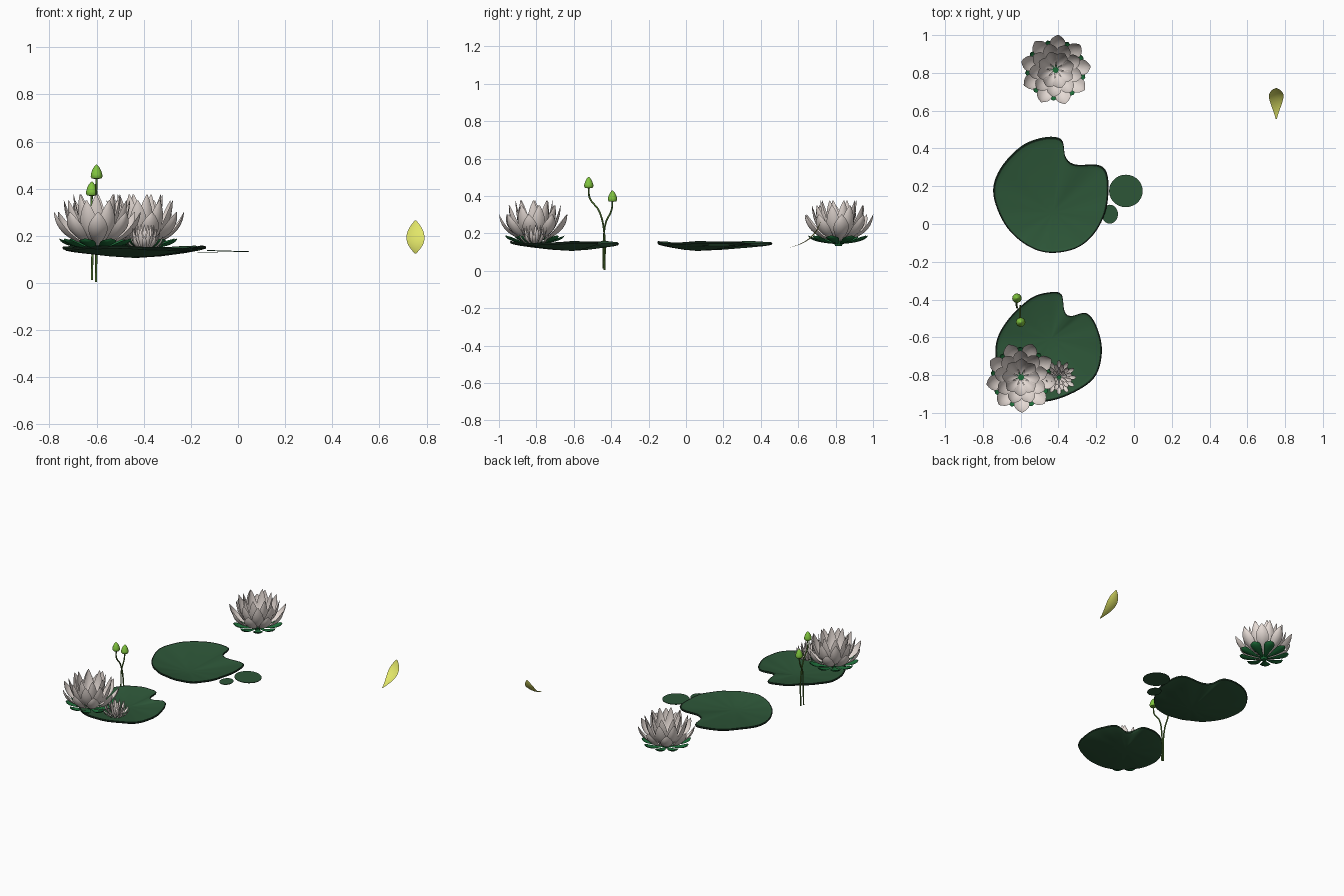
import bpy, bmesh, math
from mathutils import Vector, Matrix

if "Cube" in bpy.data.objects:
    bpy.data.objects.remove(bpy.data.objects["Cube"])


def material(name, rgb):
    m = bpy.data.materials.new(name)
    lin = [(c / 255 / 12.92) if c < 10 else ((c / 255 + 0.055) / 1.055) ** 2.4 for c in rgb]
    m.diffuse_color = (*lin, 1)
    m.use_nodes = True
    m.node_tree.nodes["Principled BSDF"].inputs["Base Color"].default_value = m.diffuse_color
    return m


WHITE = material("petal white", (236, 225, 219))
YELLOW = material("fallen petal yellow", (225, 229, 104))
PAD = material("pad green", (45, 86, 56))
RIM = material("pad rim dark green", (27, 50, 34))
SEPAL = material("sepal green", (28, 108, 56))
BUD = material("bud green", (128, 196, 62))
STEM = material("stem olive", (84, 124, 52))


def finish(name, bm, mats, angle=50):
    me = bpy.data.meshes.new(name)
    bm.to_mesh(me)
    bm.free()
    ob = bpy.data.objects.new(name, me)
    bpy.context.collection.objects.link(ob)
    for m in mats:
        me.materials.append(m)
    bpy.context.view_layer.objects.active = ob
    ob.select_set(True)
    bpy.ops.object.shade_smooth_by_angle(angle=math.radians(angle))
    ob.select_set(False)
    return ob


def add_petal(bm, mat, reach, rise, width, cup, idx=0, bow=0.95, nt=12, nw=4):
    """Pointed cupped petal: starts flat along +x, then sweeps upward."""
    rows = []
    for i in range(nt + 1):
        t = i / nt
        x = 2 * t * (1 - t) * bow * reach + t * t * reach
        z = 2 * t * (1 - t) * 0.2 * rise + t * t * rise
        dx = 2 * (1 - 2 * t) * bow * reach + 2 * t * reach
        dz = 2 * (1 - 2 * t) * 0.2 * rise + 2 * t * rise
        n = Vector((-dz, 0, dx)).normalized()
        w = width / 2 * max(0.03, math.sin(math.pi * min(1, 0.03 + 0.97 * t) ** 1.4)) ** 0.75
        row = []
        for j in range(nw + 1):
            s = 2 * j / nw - 1
            p = Vector((x, s * w, z)) + n * cup * w * s * s
            row.append(bm.verts.new(mat @ p))
        rows.append(row)
    for a, b in zip(rows, rows[1:]):
        for j in range(nw):
            bm.faces.new((a[j], b[j], b[j + 1], a[j + 1])).material_index = idx


# ---------- water lily flowers ----------
def flower(name, loc, scale, rings, turn=0.0):
    bm = bmesh.new()
    base = Matrix.Translation(loc) @ Matrix.Scale(scale, 4) @ Matrix.Rotation(turn, 4, 'Z')
    for idx, count, start, z0, reach, rise, width, cup, phase in rings:
        for k in range(count):
            a = 2 * math.pi * (k + phase) / count
            m = base @ Matrix.Rotation(a, 4, 'Z') @ Matrix.Translation((start, 0, z0))
            add_petal(bm, m, reach, rise, width, cup, idx)
    # short green base
    r = bmesh.ops.create_cone(bm, cap_ends=True, segments=12, radius1=0.018, radius2=0.03,
                              depth=0.025, matrix=base @ Matrix.Translation((0, 0, 0.0025)))
    for f in {f for v in r['verts'] for f in v.link_faces}:
        f.material_index = 1
    return finish(name, bm, [WHITE, SEPAL])


# material, count, start radius, z, reach, rise, width, cup, phase
BIG = [(1, 9, 0.012, 0.0, 0.150, 0.045, 0.070, 0.35, 0.5),
       (0, 9, 0.015, 0.012, 0.172, 0.145, 0.082, 0.40, 0.0),
       (0, 9, 0.015, 0.015, 0.128, 0.192, 0.075, 0.40, 0.5),
       (0, 8, 0.015, 0.017, 0.085, 0.215, 0.066, 0.40, 0.25)]
SMALL = [(0, 12, 0.015, 0.008, 0.160, 0.12, 0.042, 0.35, 0.0),
         (0, 12, 0.015, 0.010, 0.120, 0.18, 0.040, 0.35, 0.5),
         (0, 9, 0.015, 0.012, 0.070, 0.21, 0.036, 0.35, 0.25)]
flower("back_flower", (-0.415, 0.815, 0.143), 1.0, BIG, 0.1)
flower("front_flower", (-0.598, -0.812, 0.143), 1.0, BIG, 0.55)
flower("small_flower", (-0.397, -0.812, 0.132), 0.52, SMALL)

# ---------- fallen petal ----------
bm = bmesh.new()
add_petal(bm, Matrix.Translation((0.753, 0.555, 0.125)) @ Matrix.Rotation(math.pi / 2, 4, 'Z'),
          0.165, 0.14, 0.077, 0.15, bow=0.85, nt=14, nw=6)
finish("fallen_petal", bm, [YELLOW])


# ---------- large notched pads ----------
def smooth_loop(pts, steps=6):
    out, n = [], len(pts)
    for i in range(n):
        p0, p1, p2, p3 = (Vector(pts[(i + k) % n]) for k in (-1, 0, 1, 2))
        for s in range(steps):
            t = s / steps
            out.append(0.5 * (2 * p1 + (p2 - p0) * t + (2 * p0 - 5 * p1 + 4 * p2 - p3) * t * t
                              + (3 * p1 - p0 - 3 * p2 + p3) * t ** 3))
    return out


def pad(name, center, outline, z_mid=0.118, z_rim=0.152):
    c = Vector(center)
    loop = smooth_loop(outline)
    bm = bmesh.new()
    # (radius factor, drop below the top surface), top centre outwards then back underneath
    rings = [(0.25, 0), (0.5, 0), (0.75, 0), (0.9, 0), (0.965, 0), (0.985, -0.002), (1.0, 0.003),
             (0.99, 0.010), (0.9, 0.012), (0.7, 0.012), (0.35, 0.012)]

    def height(f, a):
        ripple = 0.005 * math.sin(3 * a + 1) * f ** 3 + 0.0012 * math.cos(11 * a) * f
        return z_mid + (z_rim - z_mid) * f ** 1.5 + ripple

    verts = []
    for f, drop in rings:
        row = []
        for p in loop:
            d = p - c
            q = c + d * f
            row.append(bm.verts.new((q.x, q.y, height(f, math.atan2(d.y, d.x)) - drop)))
        verts.append(row)
    n = len(loop)
    for i, (a, b) in enumerate(zip(verts, verts[1:])):
        for j in range(n):
            k = (j + 1) % n
            bm.faces.new((a[j], b[j], b[k], a[k])).material_index = 1 if 4 <= i <= 6 else 0
    top = bm.verts.new((c.x, c.y, z_mid))
    low = bm.verts.new((c.x, c.y, z_mid - 0.012))
    for j in range(n):
        k = (j + 1) % n
        bm.faces.new((top, verts[0][j], verts[0][k]))
        bm.faces.new((low, verts[-1][k], verts[-1][j]))
    bmesh.ops.recalc_face_normals(bm, faces=bm.faces)
    return finish(name, bm, [PAD, RIM])


pad("back_pad", (-0.43, 0.06),
    [(-0.385, 0.448), (-0.362, 0.355), (-0.31, 0.315), (-0.18, 0.31), (-0.137, 0.24),
     (-0.147, 0.08), (-0.21, -0.05), (-0.31, -0.13), (-0.455, -0.152), (-0.58, -0.105),
     (-0.685, 0.0), (-0.745, 0.16), (-0.71, 0.29), (-0.60, 0.41), (-0.48, 0.458)])
pad("front_pad", (-0.44, -0.61),
    [(-0.385, -0.372), (-0.368, -0.46), (-0.335, -0.487), (-0.25, -0.473), (-0.195, -0.55),
     (-0.17, -0.68), (-0.215, -0.82), (-0.37, -0.915), (-0.52, -0.94), (-0.64, -0.88),
     (-0.72, -0.76), (-0.73, -0.63), (-0.67, -0.51), (-0.55, -0.395), (-0.45, -0.362)])


# ---------- small round pads ----------
def little_pad(name, loc, rx, ry, tilt):
    bm = bmesh.new()
    m = (Matrix.Translation(loc) @ Matrix.Rotation(tilt, 4, 'Y')
         @ Matrix.Diagonal((rx, ry, 1, 1)))
    bmesh.ops.create_cone(bm, cap_ends=True, segments=28, radius1=1, radius2=1,
                          depth=0.004, matrix=m)
    return finish(name, bm, [PAD])


little_pad("little_pad_1", (-0.043, 0.175, 0.135), 0.089, 0.086, 0.03)
little_pad("little_pad_2", (-0.128, 0.052, 0.128), 0.043, 0.05, 0.0)


# ---------- buds on stems ----------
def bud(name, path, tip):
    cu = bpy.data.curves.new(name + "_stem", 'CURVE')
    cu.dimensions = '3D'
    cu.bevel_depth = 0.0047
    cu.bevel_resolution = 2
    cu.use_fill_caps = True
    cu.resolution_u = 8
    sp = cu.splines.new('BEZIER')
    sp.bezier_points.add(len(path) - 1)
    for bp, p in zip(sp.bezier_points, path):
        bp.co = p
        bp.handle_left_type = bp.handle_right_type = 'AUTO'
    cu.materials.append(STEM)
    ob = bpy.data.objects.new(name + "_stem", cu)
    bpy.context.collection.objects.link(ob)
    # lathe the bud
    bm = bmesh.new()
    profile = [(0.006, 0.0), (0.02, 0.002), (0.025, 0.01), (0.024, 0.02), (0.020, 0.034),
               (0.013, 0.048), (0.006, 0.057), (0.0015, 0.061)]
    rows = [[bm.verts.new((tip[0] + r * math.cos(a * math.pi / 8),
                           tip[1] + r * math.sin(a * math.pi / 8), tip[2] + z))
             for a in range(16)] for r, z in profile]
    for a, b in zip(rows, rows[1:]):
        for j in range(16):
            k = (j + 1) % 16
            bm.faces.new((a[j], a[k], b[k], b[j]))
    bm.faces.new(rows[-1])
    bm.faces.new(rows[0][::-1])
    finish(name, bm, [BUD])


bud("tall_bud", [(-0.602, -0.436, 0.003), (-0.602, -0.437, 0.2), (-0.604, -0.465, 0.32),
                 (-0.602, -0.515, 0.39), (-0.60, -0.52, 0.445)], (-0.60, -0.52, 0.441))
bud("short_bud", [(-0.62, -0.443, 0.012), (-0.618, -0.44, 0.17), (-0.622, -0.428, 0.26),
                  (-0.622, -0.398, 0.325), (-0.62, -0.393, 0.375)], (-0.62, -0.393, 0.369))
